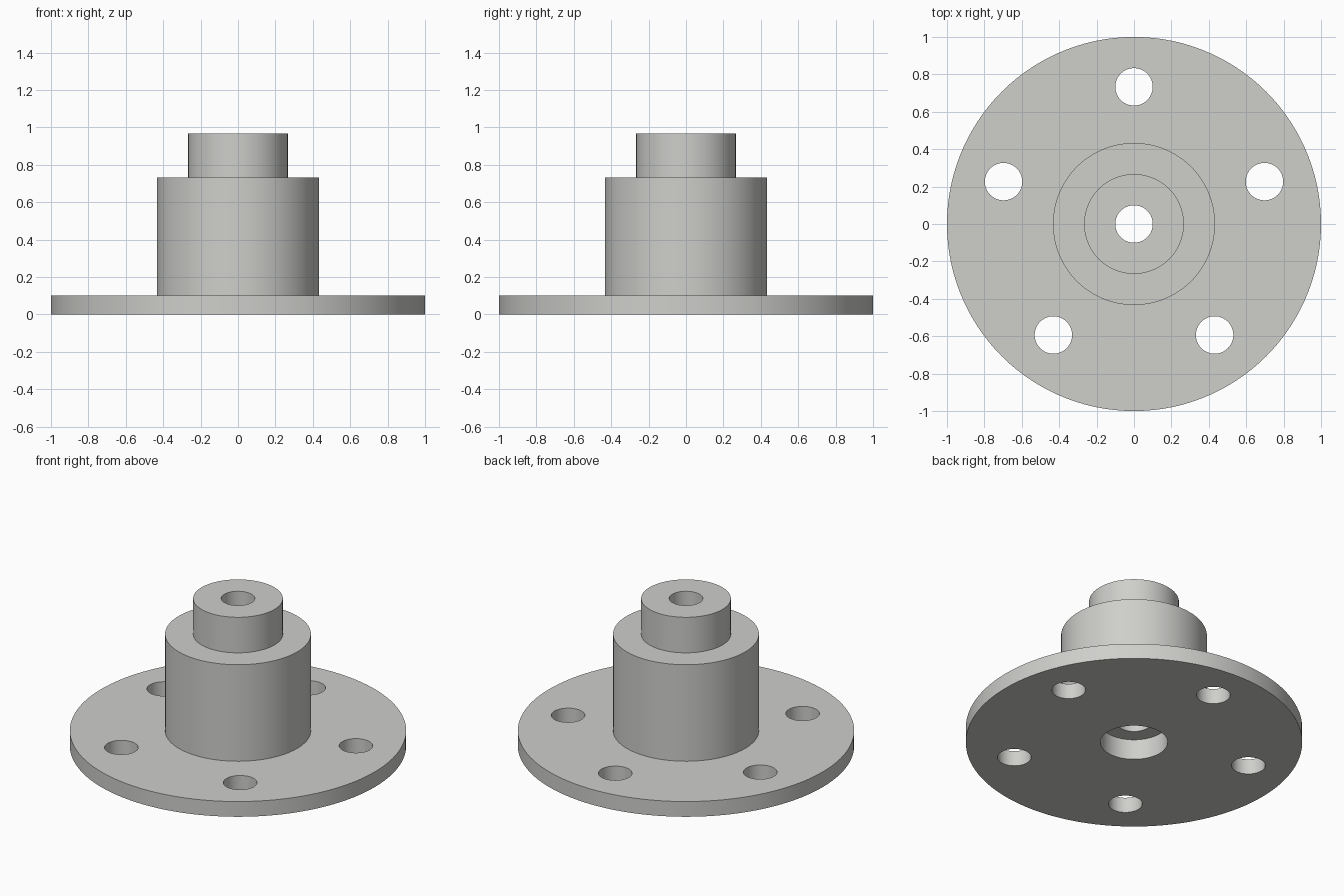
import bpy, bmesh, math

if "Cube" in bpy.data.objects:
    bpy.data.objects.remove(bpy.data.objects["Cube"])

SEGMENTS = 120
UNIT = 1 / 30          # flange radius is 30 units

steel = bpy.data.materials.new("light_grey_metal")
steel.diffuse_color = (0.62, 0.62, 0.60, 1)
steel.use_nodes = True
steel.node_tree.nodes["Principled BSDF"].inputs["Base Color"].default_value = steel.diffuse_color


def lathe(name, profile):
    """Revolve a closed (radius, height) profile around z."""
    bm = bmesh.new()
    rings = []
    for i in range(SEGMENTS):
        a = 2 * math.pi * i / SEGMENTS
        rings.append([bm.verts.new((r * UNIT * math.cos(a), r * UNIT * math.sin(a), z * UNIT))
                      for r, z in profile])
    n = len(profile)
    for i in range(SEGMENTS):
        p, q = rings[i], rings[(i + 1) % SEGMENTS]
        for j in range(n):
            k = (j + 1) % n
            bm.faces.new((p[j], q[j], q[k], p[k]))
    bmesh.ops.recalc_face_normals(bm, faces=bm.faces)
    mesh = bpy.data.meshes.new(name)
    bm.to_mesh(mesh)
    bm.free()
    obj = bpy.data.objects.new(name, mesh)
    bpy.context.collection.objects.link(obj)
    mesh.materials.append(steel)
    return obj


# Flange, hub and spigot in one turned body, with a bore and a counterbore below
body = lathe("flanged_hub", [
    (6, 0), (30, 0), (30, 3), (13, 3), (13, 22), (8, 22), (8, 29),
    (3, 29), (3, 4), (6, 4),
])

# Five bolt holes through the flange
bm = bmesh.new()
for i in range(5):
    a = math.radians(90 + 72 * i)
    made = bmesh.ops.create_cone(bm, cap_ends=True, segments=64, radius1=3 * UNIT,
                                 radius2=3 * UNIT, depth=9 * UNIT)
    bmesh.ops.translate(bm, verts=made["verts"],
                        vec=(22 * UNIT * math.cos(a), 22 * UNIT * math.sin(a), 1.5 * UNIT))
cut_mesh = bpy.data.meshes.new("bolt_hole_cutter")
bm.to_mesh(cut_mesh)
bm.free()
cut_mesh.materials.append(steel)
cutter = bpy.data.objects.new("bolt_hole_cutter", cut_mesh)
cutter.hide_render = True
bpy.context.collection.objects.link(cutter)

bpy.context.view_layer.objects.active = body
body.select_set(True)
cut = body.modifiers.new("bolt_holes", 'BOOLEAN')
cut.operation = 'DIFFERENCE'
cut.solver = 'EXACT'
cut.object = cutter
bpy.ops.object.modifier_apply(modifier=cut.name)
bpy.data.objects.remove(cutter)

# Smooth round walls, sharp rims
bpy.ops.object.shade_smooth_by_angle(angle=math.radians(30))
